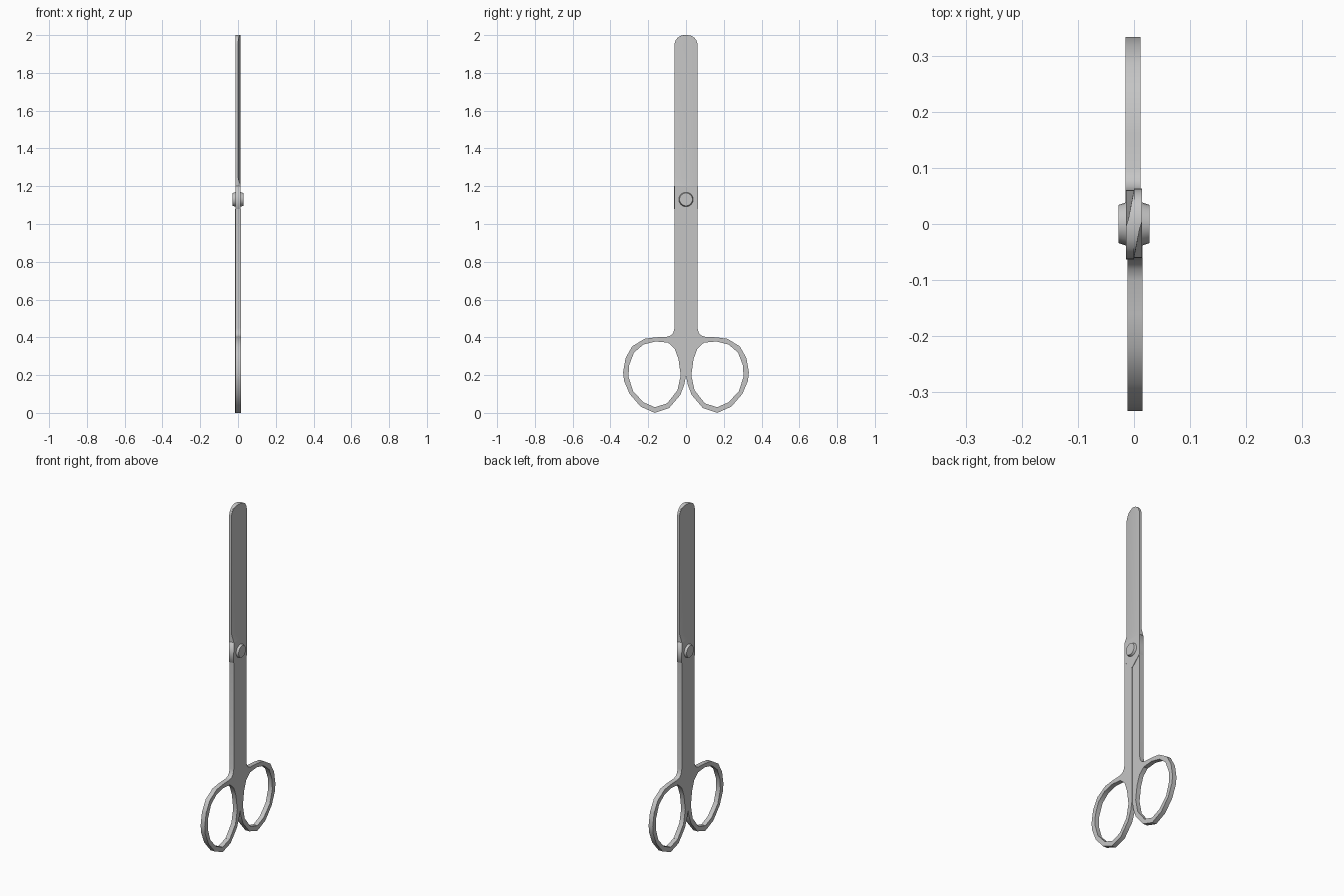
import bpy, bmesh, math
from mathutils import Matrix

cube = bpy.data.objects.get("Cube")
if cube:
    bpy.data.objects.remove(cube, do_unlink=True)

steel = bpy.data.materials.new("brushed_steel")
steel.use_nodes = True
steel.diffuse_color = (0.56, 0.56, 0.56, 1)
bsdf = next(n for n in steel.node_tree.nodes if n.type == "BSDF_PRINCIPLED")
bsdf.inputs["Base Color"].default_value = steel.diffuse_color


def finish(obj, smooth):
    """Clean the mesh, colour it, and add the half-turn twin."""
    bm = bmesh.new()
    bm.from_mesh(obj.data)
    bmesh.ops.remove_doubles(bm, verts=bm.verts, dist=0.00005)
    bmesh.ops.recalc_face_normals(bm, faces=bm.faces)
    bm.to_mesh(obj.data)
    bm.free()
    obj.data.materials.clear()
    obj.data.materials.append(steel)
    if smooth:
        bpy.ops.object.select_all(action="DESELECT")
        obj.select_set(True)
        bpy.context.view_layer.objects.active = obj
        bpy.ops.object.shade_smooth_by_angle(angle=math.radians(32))
    twin = obj.copy()
    twin.name = obj.name.replace("back", "front")
    twin.rotation_euler.z = math.pi
    bpy.context.collection.objects.link(twin)


def plate(name, loops, x_low, x_high, smooth=False):
    """Outline in the y-z plane, with optional holes, thickened along x."""
    curve = bpy.data.curves.new(name, "CURVE")
    curve.dimensions = "2D"
    curve.fill_mode = "BOTH"
    curve.extrude = (x_high - x_low) / 2
    for loop in loops:
        spline = curve.splines.new("POLY")
        spline.points.add(len(loop) - 1)
        for point, (y, z) in zip(spline.points, loop):
            point.co = (y, z, 0, 1)
        spline.use_cyclic_u = True
    obj = bpy.data.objects.new(name, curve)
    bpy.context.collection.objects.link(obj)
    bpy.ops.object.select_all(action="DESELECT")
    obj.select_set(True)
    bpy.context.view_layer.objects.active = obj
    bpy.ops.object.convert(target="MESH")
    obj = bpy.context.view_layer.objects.active
    turn = Matrix(((0, 0, 1, 0), (1, 0, 0, 0), (0, 1, 0, 0), (0, 0, 0, 1)))
    obj.data.transform(Matrix.Translation(((x_low + x_high) / 2, 0, 0)) @ turn)
    finish(obj, smooth)


def mesh_object(name, bm):
    mesh = bpy.data.meshes.new(name)
    bm.to_mesh(mesh)
    bm.free()
    obj = bpy.data.objects.new(name, mesh)
    bpy.context.collection.objects.link(obj)
    finish(obj, True)


# Shank and finger loop
shank = [(0, .2), (0, 1.02), (.061, 1.08), (.061, .45), (.067, .425), (.08, .41), (.1, .403)]
loop_outer = [(.16, .4), (.22, .392), (.285, .352), (.32, .29), (.333, .215), (.328, .17),
              (.298, .1), (.24, .033), (.165, 0), (.09, .025), (.03, .095), (.009, .15)]
loop_hole = [(.095, .372), (.16, .378), (.225, .362), (.275, .32), (.302, .25), (.304, .19),
             (.28, .115), (.225, .056), (.165, .03), (.1, .05), (.045, .12), (.028, .2),
             (.04, .285), (.06, .34)]
plate("back_handle", [shank + loop_outer, loop_hole], -.015, .012, smooth=True)

# Flat crossing section around the pivot
plate("back_tang", [[(0, 1.02), (-.063, 1.08), (-.063, 1.2), (.06, 1.2), (.061, 1.08)]], -.0145, 0)


# Blade: thick spine, tapered cutting edge, rounded tip
def blade_section(z, half_width, flat=False):
    slope = .0145 * (.061 - half_width) / .076
    edge = .0145 if flat else max(slope, .0005)
    spine = -min(half_width + .002, .063)
    shoulder = max(-.015, spine / 2)
    return [(0, spine, z), (-.0145, spine, z), (-.0145, shoulder, z),
            (-edge, half_width, z), (0, half_width, z)]


stations = [blade_section(1.2, .06, flat=True)]
stations += [blade_section(z, w) for z, w in
             ((1.245, .06), (1.95, .06), (1.972, .053), (1.987, .042), (1.996, .026), (2, .008))]
bm = bmesh.new()
rings = [[bm.verts.new(p) for p in station] for station in stations]
for low, high in zip(rings, rings[1:]):
    for i in range(len(low)):
        j = (i + 1) % len(low)
        bm.faces.new((low[i], low[j], high[j], high[i]))
bm.faces.new(rings[0][::-1])
bm.faces.new(rings[-1])
mesh_object("back_blade", bm)

# Pivot rivet heads
bm = bmesh.new()
bmesh.ops.create_cone(bm, cap_ends=True, segments=24, radius1=.039, radius2=.034, depth=.016,
                      matrix=Matrix.Translation((.02, 0, 1.13)) @ Matrix.Rotation(math.pi / 2, 4, "Y"))
mesh_object("back_rivet_head", bm)
